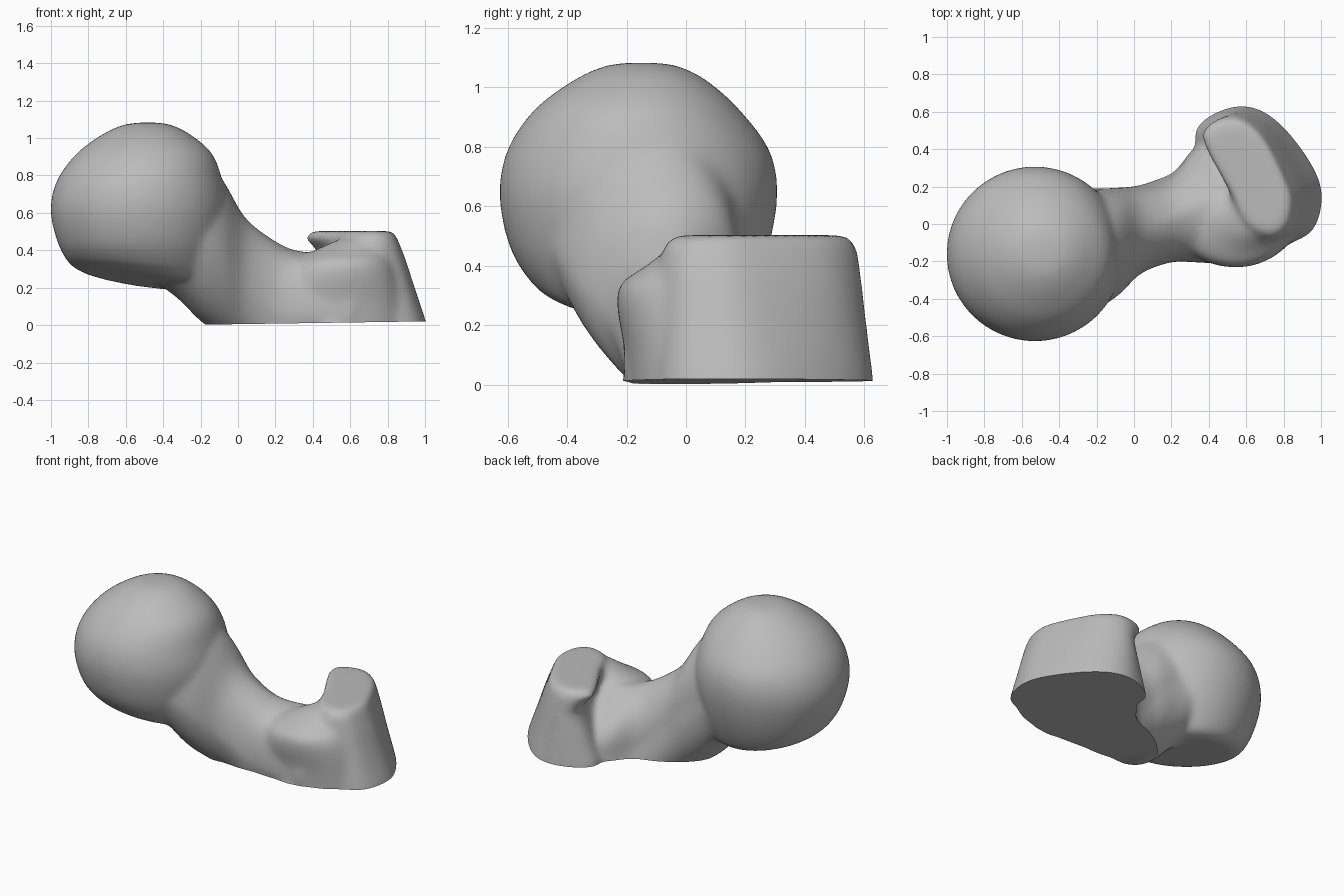
import bpy, bmesh
from math import cos, sin, tau, copysign

if "Cube" in bpy.data.objects:
    bpy.data.objects.remove(bpy.data.objects["Cube"])

bone = bpy.data.materials.new("bone_grey")
bone.use_nodes = True
bone.diffuse_color = (0.5, 0.5, 0.5, 1)
bone.node_tree.nodes["Principled BSDF"].inputs["Base Color"].default_value = (0.5, 0.5, 0.5, 1)


def refine(rows, closed=False, steps=5):
    """Pass a smooth spline through rows of numbers."""
    n, out = len(rows), []
    for i in range(n if closed else n - 1):
        a, b, c, d = (rows[k % n if closed else min(max(k, 0), n - 1)] for k in range(i - 1, i + 3))
        for s in range(steps):
            t = s / steps
            out.append([q + t / 2 * (r - p + t * (2 * p - 5 * q + 4 * r - e + t * (3 * (q - r) + e - p)))
                        for p, q, r, e in zip(a, b, c, d)])
    return out if closed else out + [list(rows[-1])]


def loft(bm, rings):
    """Skin a closed solid through rings with equal point counts."""
    loops = [[bm.verts.new(p) for p in ring] for ring in rings]
    for a, b in zip(loops, loops[1:]):
        for i in range(len(a)):
            j = (i + 1) % len(a)
            bm.faces.new((a[i], a[j], b[j], b[i]))
    bm.faces.new(loops[0][::-1])
    bm.faces.new(loops[-1])


def oval(n=48, power=1.0):
    """Unit oval, squarer for smaller powers."""
    for i in range(n):
        c, s = cos(tau * i / n), sin(tau * i / n)
        yield copysign(abs(c) ** power, c), copysign(abs(s) ** power, s)


def stack(bm, rows):
    """Loft level ovals: z, centre x, centre y, radius x, radius y, tilt."""
    loft(bm, [[(cx + rx * u, cy + ry * v, z - t * (rx * u + ry * v)) for u, v in oval()]
              for z, cx, cy, rx, ry, t in refine(rows)])


bm = bmesh.new()

# Ball head
stack(bm, [(0.245, -.53, -.15, .30, .27, .15), (0.285, -.53, -.16, .375, .345, .13),
           (0.43, -.525, -.16, .44, .425, .03), (0.62, -.53, -.16, .473, .467, 0),
           (0.78, -.525, -.16, .44, .445, 0), (0.92, -.50, -.165, .36, .35, 0),
           (1.02, -.49, -.155, .235, .23, 0), (1.07, -.485, -.15, .13, .13, 0),
           (1.083, -.48, -.15, .05, .05, 0)])

# Neck: upright ovals (x, y min, y max, z min, z max, squareness, fall of the back edge)
neck = [(-.45, -.48, .18, .235, .98, 1, 0), (-.32, -.48, .19, .14, .97, 1, 0),
        (-.2, -.455, .18, .02, .91, 1, 0), (-.08, -.38, .185, -.06, .775, 1, 0),
        (.04, -.265, .195, -.14, .575, .95, .03), (.2, -.205, .255, -.3, .45, .8, .1),
        (.31, -.205, .385, -.3, .4, .75, .16), (.42, -.21, .46, -.3, .39, .75, .2),
        (.62, -.21, .44, -.3, .39, .75, .2)]
loft(bm, [[(x, (a + b) / 2 + (b - a) / 2 * u - .08 * min(v, 0),
            (lo + hi) / 2 + (hi - lo) / 2 * v - fall * max(u, 0) * max(v, 0))
           for u, v in oval(48, p)] for x, a, b, lo, hi, p, fall in refine(neck)])

# Front mound, running up into the knob
stack(bm, [(-.15, .53, 0, .36, .185, 0), (.1, .53, -.005, .35, .2, 0),
           (.26, .54, -.01, .31, .222, 0), (.34, .56, -.01, .26, .21, 0),
           (.4, .60, .01, .19, .145, 0), (.46, .66, .04, .12, .1, 0)])

# Large outer knob: flared foot, hollow waist on the inner side, overhanging top
foot = [(.45, -.19), (.62, -.19), (.79, -.12), (.95, -.04), (1.005, .12), (.975, .27),
        (.85, .46), (.71, .59), (.57, .63), (.42, .585), (.33, .5), (.34, .38), (.4, .1)]
top = [(.59, 0), (.66, -.06), (.75, -.08), (.83, -.02), (.855, .1), (.835, .2), (.74, .4),
       (.66, .51), (.55, .575), (.42, .555), (.355, .48), (.41, .34), (.5, .18)]
# Each level: z, blend from foot to top, inner hollow, inset
levels = [(-.15, -.2, 0, 0), (.02, 0, 0, 0), (.2, .4, .05, 0), (.35, .72, .1, 0),
          (.42, .9, .05, 0), (.46, 1, 0, .01), (.492, 1, 0, .07), (.503, 1, 0, .17)]
rings = []
for z, t, hollow, inset in levels:
    ring = []
    for i, ((ax, ay), (bx, by)) in enumerate(zip(foot, top)):
        x = ax + (bx - ax) * t + hollow * {9: .5, 10: 1, 11: 1, 12: .5}.get(i, 0)
        y = ay + (by - ay) * t
        ring.append((x + (.63 - x) * inset, y + (.27 - y) * inset, z))
    rings.append(refine(ring, closed=True))
loft(bm, rings)
bmesh.ops.recalc_face_normals(bm, faces=bm.faces)

mesh = bpy.data.meshes.new("bone_end")
bm.to_mesh(mesh)
bm.free()
obj = bpy.data.objects.new("bone_end", mesh)
bpy.context.collection.objects.link(obj)

# Fuse the parts into one smooth skin
remesh = obj.modifiers.new("fuse", 'REMESH')
remesh.mode = 'VOXEL'
remesh.voxel_size = 0.016
smooth = obj.modifiers.new("soften", 'SMOOTH')
smooth.factor = 0.5
smooth.iterations = 22
bpy.context.view_layer.update()
fused = bpy.data.meshes.new_from_object(obj.evaluated_get(bpy.context.evaluated_depsgraph_get()))
obj.modifiers.clear()

# Saw the underside flat, with a slight tilt
bm = bmesh.new()
bm.from_mesh(fused)
bmesh.ops.bisect_plane(bm, geom=bm.verts[:] + bm.edges[:] + bm.faces[:],
                       plane_co=(-.2, 0, 0.002), plane_no=(-.015, 0, 1), clear_inner=True)
bmesh.ops.holes_fill(bm, edges=[e for e in bm.edges if e.is_boundary], sides=0)
bmesh.ops.recalc_face_normals(bm, faces=bm.faces)
bm.to_mesh(fused)
bm.free()
obj.data = fused
fused.name = "bone_end_skin"
bpy.data.meshes.remove(mesh)
fused.materials.clear()
fused.materials.append(bone)

bpy.context.view_layer.objects.active = obj
obj.select_set(True)
bpy.ops.object.shade_smooth_by_angle(angle=0.7)
